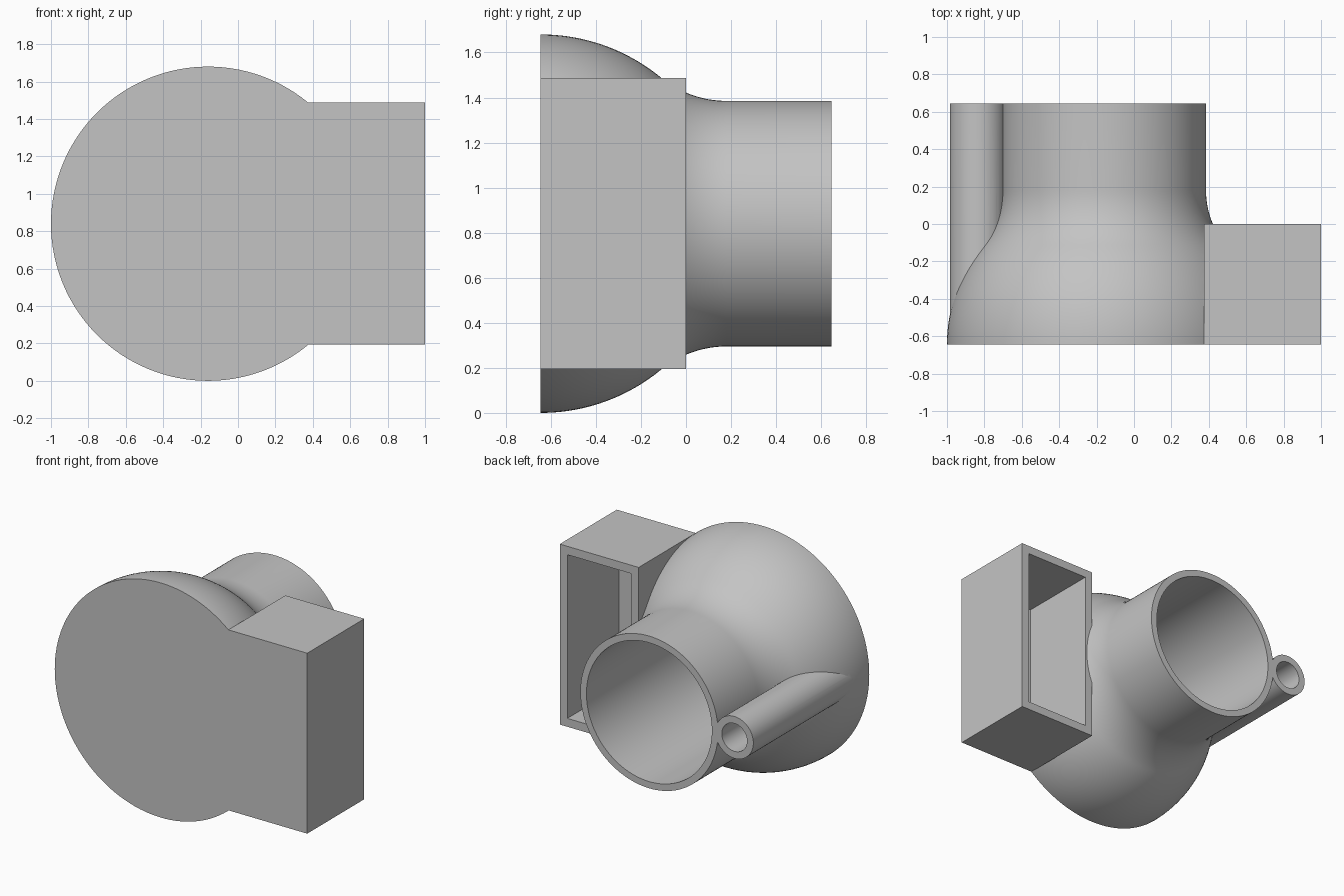
import bpy, bmesh, math
from mathutils import Vector

cube = bpy.data.objects.get("Cube")
if cube:
    bpy.data.objects.remove(cube, do_unlink=True)

AXIS_X, AXIS_Z = -0.16, 0.84      # shared axis of dome and main pipe
FRONT, BACK = -0.645, 0.645
FLOOR = FRONT + 0.06              # bottom of every pocket
DOME_R, PIPE_R, PIPE_BORE = 0.84, 0.545, 0.497
TUBE_X, TUBE_R, TUBE_BORE = -0.835, 0.15, 0.1
WALL = 0.06

grey = bpy.data.materials.new("plain grey")
grey.use_nodes = True
grey.diffuse_color = (0.55, 0.55, 0.55, 1)
grey.node_tree.nodes["Principled BSDF"].inputs["Base Color"].default_value = grey.diffuse_color


def finish(name, bm):
    bmesh.ops.remove_doubles(bm, verts=bm.verts, dist=1e-5)
    bmesh.ops.recalc_face_normals(bm, faces=bm.faces)
    mesh = bpy.data.meshes.new(name)
    bm.to_mesh(mesh)
    bm.free()
    mesh.materials.append(grey)
    obj = bpy.data.objects.new(name, mesh)
    bpy.context.collection.objects.link(obj)
    return obj


def turned(name, profile, x=AXIS_X, steps=128):
    """Spin (radius, y) points around an axis parallel to y, with flat caps."""
    bm = bmesh.new()
    rings = []
    for r, y in profile:
        angles = [math.tau * i / steps for i in range(steps)]
        rings.append([bm.verts.new((x + r * math.cos(a), y, AXIS_Z + r * math.sin(a))) for a in angles])
    for a, b in zip(rings, rings[1:]):
        for i in range(steps):
            j = (i + 1) % steps
            bm.faces.new((a[i], a[j], b[j], b[i]))
    bm.faces.new(rings[0])
    bm.faces.new(rings[-1])
    return finish(name, bm)


def block(name, low, high):
    low, high = Vector(low), Vector(high)
    bm = bmesh.new()
    bmesh.ops.create_cube(bm, size=1)
    for v in bm.verts:
        v.co = (low + high) / 2 + v.co * (high - low)
    return finish(name, bm)


def combine(target, tool, operation):
    mod = target.modifiers.new(operation, 'BOOLEAN')
    mod.operation, mod.solver, mod.object = operation, 'EXACT', tool
    bpy.context.view_layer.objects.active = target
    bpy.ops.object.modifier_apply(modifier=mod.name)
    bpy.data.objects.remove(tool, do_unlink=True)


# Dome blending through a concave fillet into the main pipe
fillet_y = 0.18
rise = fillet_y - FRONT
fillet = (PIPE_R ** 2 + rise ** 2 - DOME_R ** 2) / (2 * (DOME_R - PIPE_R))
meet = math.atan2(rise, PIPE_R + fillet)
profile = [(DOME_R, FRONT - 0.1)]
for i in range(25):
    a = meet * i / 24
    profile.append((DOME_R * math.cos(a), FRONT + DOME_R * math.sin(a)))
for i in range(1, 17):
    a = meet * (1 - i / 16)
    profile.append((PIPE_R + fillet * (1 - math.cos(a)), fillet_y - fillet * math.sin(a)))
profile.append((PIPE_R, BACK))
body = turned("housing", profile)

# Side box and small tube, joined to the dome
box_low, box_high = Vector((0.375, FRONT - 0.15, 0.195)), Vector((1, 0, 1.487))
combine(body, block("side_box", box_low, box_high), 'UNION')
combine(body, turned("small_tube", [(TUBE_R, FRONT - 0.05), (TUBE_R, BACK)], TUBE_X, 64), 'UNION')

# Flat front face
combine(body, block("front_trim", (-2, FRONT - 1, -1), (2, FRONT, 3)), 'DIFFERENCE')

# Pockets open at the back
combine(body, turned("pipe_bore", [(PIPE_BORE, FLOOR), (PIPE_BORE, BACK + 0.1)]), 'DIFFERENCE')
combine(body, turned("tube_bore", [(TUBE_BORE, FLOOR), (TUBE_BORE, BACK + 0.1)], TUBE_X, 64), 'DIFFERENCE')
combine(body, block("box_pocket", (box_low.x + WALL, FLOOR, box_low.z + WALL),
                    (box_high.x - WALL, 0.1, box_high.z - WALL)), 'DIFFERENCE')

# Smooth curved walls, crisp edges
bpy.ops.object.select_all(action='DESELECT')
body.select_set(True)
bpy.context.view_layer.objects.active = body
bpy.ops.object.shade_smooth_by_angle(angle=math.radians(25))
